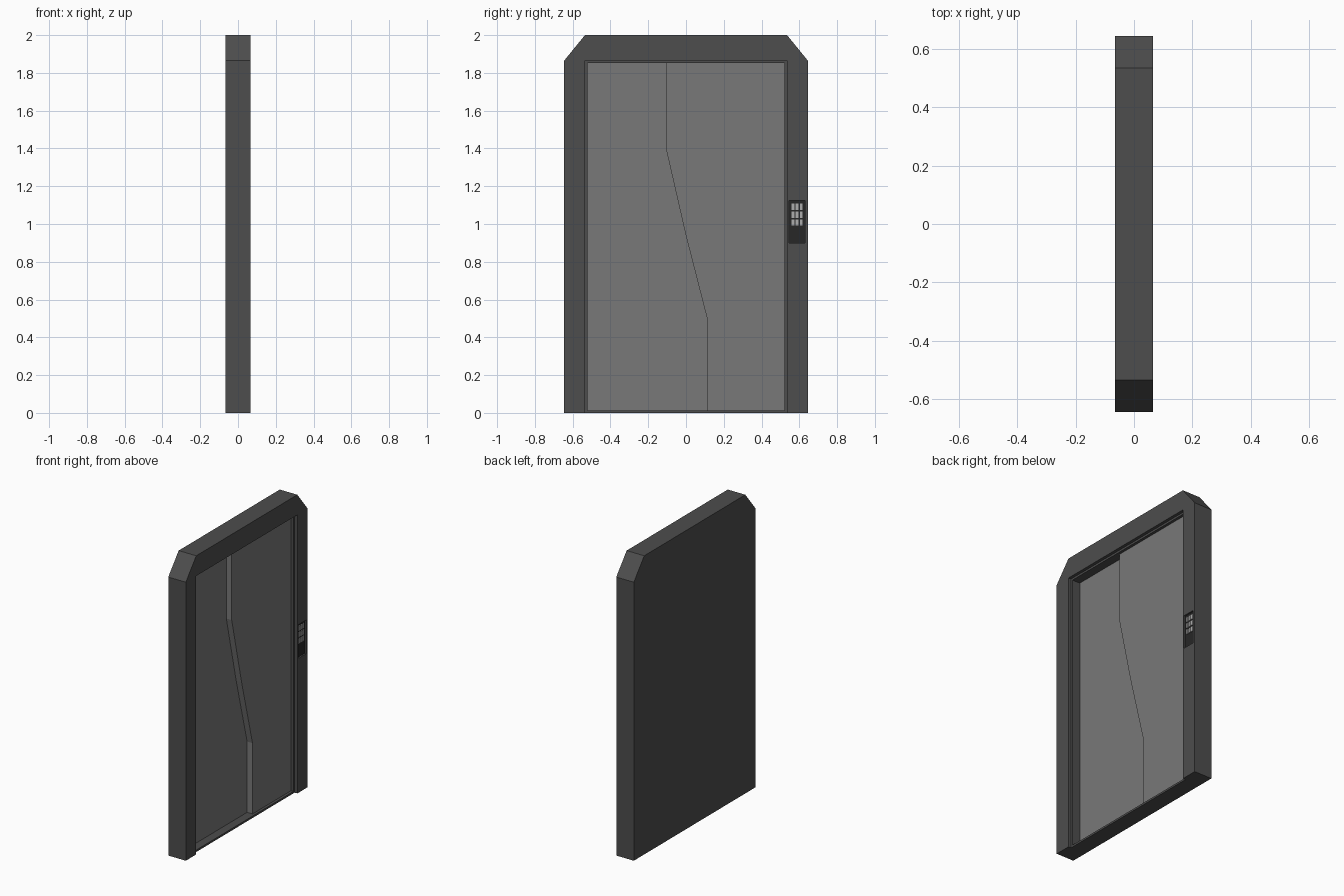
import bpy, bmesh

if "Cube" in bpy.data.objects:
    bpy.data.objects.remove(bpy.data.objects["Cube"])


def material(name, v):
    m = bpy.data.materials.new(name)
    m.diffuse_color = (v, v, v, 1)
    m.use_nodes = True
    m.node_tree.nodes["Principled BSDF"].inputs["Base Color"].default_value = m.diffuse_color
    return m


FRAME = material("dark_grey", 0.075)
DOOR = material("mid_grey", 0.19)
PAD = material("near_black", 0.02)
KEY = material("light_grey", 0.42)


def prism(name, profile, x0, x1, mat):
    """Extrude a (y, z) outline from x0 to x1."""
    bm = bmesh.new()
    face = bm.faces.new([bm.verts.new((x0, y, z)) for y, z in profile])
    ext = bmesh.ops.extrude_face_region(bm, geom=[face])
    moved = [v for v in ext["geom"] if isinstance(v, bmesh.types.BMVert)]
    bmesh.ops.translate(bm, verts=moved, vec=(x1 - x0, 0, 0))
    bmesh.ops.recalc_face_normals(bm, faces=bm.faces)
    mesh = bpy.data.meshes.new(name)
    bm.to_mesh(mesh)
    bm.free()
    mesh.materials.append(mat)
    ob = bpy.data.objects.new(name, mesh)
    bpy.context.collection.objects.link(ob)
    return ob


def box(name, y0, y1, z0, z1, x0, x1, mat):
    return prism(name, [(y0, z0), (y1, z0), (y1, z1), (y0, z1)], x0, x1, mat)


def cut(target, cutter):
    mod = target.modifiers.new("cut", 'BOOLEAN')
    mod.operation = 'DIFFERENCE'
    mod.solver = 'EXACT'
    mod.object = cutter
    bpy.context.view_layer.objects.active = target
    bpy.ops.object.modifier_apply(modifier=mod.name)
    bpy.data.objects.remove(cutter)


# Frame with chamfered top corners and closed back
half = [(0.645, 0), (0.645, 1.865), (0.535, 2.0)]
outline = half + [(-y, z) for y, z in reversed(half)]
frame = prism("door_frame", outline, -0.065, 0.065, FRAME)

# Stepped doorway recess, then the shallow keypad pocket
cut(frame, box("cut_rebate", -0.535, 0.535, -0.2, 1.865, 0.045, 0.2, FRAME))
cut(frame, box("cut_doorway", -0.522, 0.522, 0.013, 1.852, -0.05, 0.2, FRAME))
cut(frame, box("cut_keypad", 0.545, 0.63, 0.90, 1.125, 0.052, 0.2, FRAME))

# Two leaves meeting on an angled seam, the right one standing forward
seam = [(-0.105, 1.852), (-0.105, 1.395), (-0.001, 0.94), (0.115, 0.487), (0.115, 0.013)]
prism("left_leaf", [(-0.522, 0.013), (-0.522, 1.852)] + seam, -0.05, -0.013, DOOR)
prism("right_leaf", [(0.522, 0.013), (0.522, 1.852)] + seam, -0.05, 0.027, DOOR)

# Keypad plate and its three by three keys
box("keypad_plate", 0.545, 0.63, 0.90, 1.125, 0.050, 0.055, PAD)
for row in range(3):
    for col in range(3):
        y = 0.567 + 0.0215 * col
        z = 1.092 - 0.042 * row
        box(f"key_{row}_{col}", y - 0.0075, y + 0.0075, z - 0.017, z + 0.017,
            0.054, 0.061, KEY)
